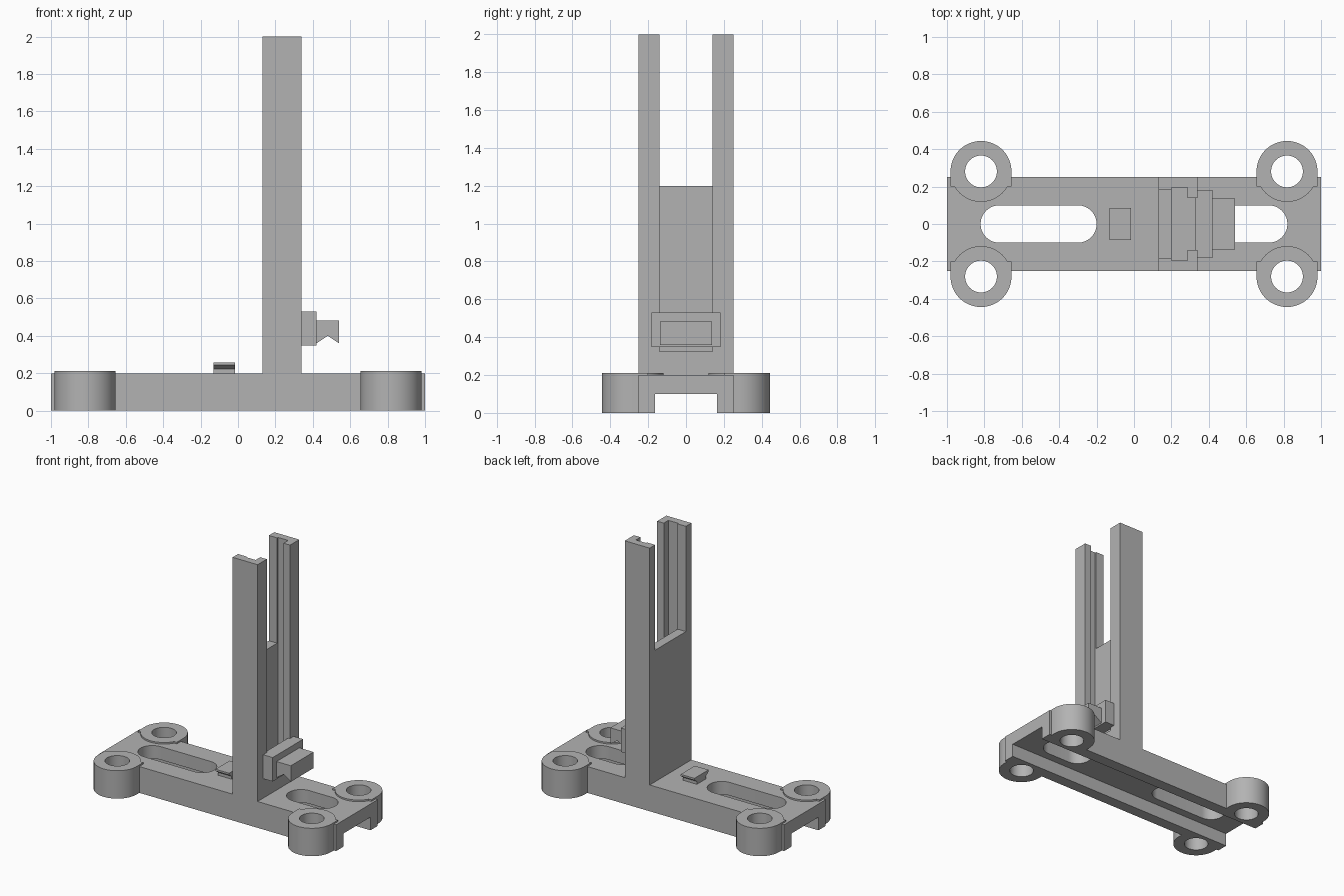
import bpy, bmesh, math

if "Cube" in bpy.data.objects:
    bpy.data.objects.remove(bpy.data.objects["Cube"])

grey = bpy.data.materials.new("grey plastic")
grey.diffuse_color = (0.45, 0.45, 0.45, 1)
grey.use_nodes = True
grey.node_tree.nodes["Principled BSDF"].inputs["Base Color"].default_value = grey.diffuse_color


def prism(name, pts, axis, lo, hi):
    """Extrude a 2D outline along z (outline x,y) or along y (outline x,z)."""
    bm = bmesh.new()
    put = (lambda p: (p[0], p[1], lo)) if axis == 'z' else (lambda p: (p[0], lo, p[1]))
    face = bm.faces.new([bm.verts.new(put(p)) for p in pts])
    ext = bmesh.ops.extrude_face_region(bm, geom=[face])
    move = (0, 0, hi - lo) if axis == 'z' else (0, hi - lo, 0)
    bmesh.ops.translate(bm, vec=move,
                        verts=[v for v in ext['geom'] if isinstance(v, bmesh.types.BMVert)])
    bmesh.ops.recalc_face_normals(bm, faces=bm.faces)
    mesh = bpy.data.meshes.new(name)
    bm.to_mesh(mesh)
    bm.free()
    mesh.materials.append(grey)
    ob = bpy.data.objects.new(name, mesh)
    bpy.context.collection.objects.link(ob)
    return ob


def box(name, x0, x1, y0, y1, z0, z1):
    return prism(name, [(x0, y0), (x1, y0), (x1, y1), (x0, y1)], 'z', z0, z1)


def stadium(x0, x1, r, cy=0, n=48):
    """Outline with round ends; a circle when x0 equals x1."""
    pts = []
    for cx, start in ((x1, -math.pi / 2), (x0, math.pi / 2)):
        for i in range(n // 2 + (x0 != x1)):
            a = start + math.pi * i / (n // 2)
            pts.append((cx + r * math.cos(a), cy + r * math.sin(a)))
    return pts


def select(ob):
    bpy.ops.object.select_all(action='DESELECT')
    ob.select_set(True)
    bpy.context.view_layer.objects.active = ob


def combine(target, tool, op):
    mod = target.modifiers.new("cut", 'BOOLEAN')
    mod.operation, mod.solver, mod.object = op, 'EXACT', tool
    select(target)
    bpy.ops.object.modifier_apply(modifier=mod.name)
    bpy.data.objects.remove(tool)


# Base plate and grooved upright column
frame = box("base_and_column", -1, 1, -0.25, 0.25, 0, 0.2)
column = box("column", 0.13, 0.34, -0.25, 0.25, 0.1, 2)
combine(column, box("back_opening", 0.0, 0.21, -0.185, 0.185, 1.2, 2.2), 'DIFFERENCE')
combine(column, box("rail_groove", 0.2, 0.285, -0.195, 0.195, 0.325, 2.2), 'DIFFERENCE')
combine(column, box("front_opening", 0.25, 0.5, -0.14, 0.14, 0.325, 2.2), 'DIFFERENCE')
combine(frame, column, 'UNION')

# Corner screw bosses with square shoulders
BX, BY, R = 0.818, 0.281, 0.163
corners = [(sx * BX, sy) for sx in (-1, 1) for sy in (-1, 1)]
for cx, sy in corners:
    boss = prism("boss", stadium(cx, cx, R, sy * BY), 'z', 0, 0.212)
    y0, y1 = sorted((sy * 0.2, sy * BY))
    combine(boss, box("shoulder", cx - R, cx + R, y0, y1, 0, 0.212), 'UNION')
    combine(frame, boss, 'UNION')

# Screw holes, slots and underside channel
for cx, sy in corners:
    combine(frame, prism("hole", stadium(cx, cx, 0.085, sy * BY), 'z', -0.1, 0.4), 'DIFFERENCE')
for x0, x1 in ((-0.82, -0.2), (0.43, 0.82)):
    combine(frame, prism("slot", stadium(x0 + 0.1, x1 - 0.1, 0.1), 'z', -0.1, 0.3), 'DIFFERENCE')
combine(frame, box("channel", -1.2, 1.2, -0.163, 0.163, -0.1, 0.1), 'DIFFERENCE')

# Sliding clip: backing plate, tongue in the column opening, notched jaw
clip = box("sliding_clip", 0.34, 0.42, -0.183, 0.183, 0.348, 0.53)
combine(clip, box("tongue", 0.325, 0.38, -0.138, 0.138, 0.348, 0.53), 'UNION')
jaw = prism("jaw", [(0.40, 0.36), (0.42, 0.36), (0.48, 0.4), (0.54, 0.36), (0.54, 0.482), (0.40, 0.482)],
            'y', -0.137, 0.137)
combine(clip, jaw, 'UNION')

# Small flared stop on the base
stop = bmesh.new()
rings = []
for hy, z in ((0.055, 0.2), (0.055, 0.222), (0.085, 0.243), (0.085, 0.257)):
    rings.append([stop.verts.new((x, y, z)) for x, y in
                  ((-0.13, -hy), (-0.015, -hy), (-0.015, hy), (-0.13, hy))])
for a, b in zip(rings, rings[1:]):
    for i in range(4):
        j = (i + 1) % 4
        stop.faces.new((a[i], a[j], b[j], b[i]))
stop.faces.new(rings[0][::-1])
stop.faces.new(rings[-1])
mesh = bpy.data.meshes.new("flared_stop")
stop.to_mesh(mesh)
stop.free()
mesh.materials.append(grey)
bpy.context.collection.objects.link(bpy.data.objects.new("flared_stop", mesh))

# Smooth the round bosses and holes only
select(frame)
bpy.ops.object.shade_smooth_by_angle(angle=math.radians(30))
